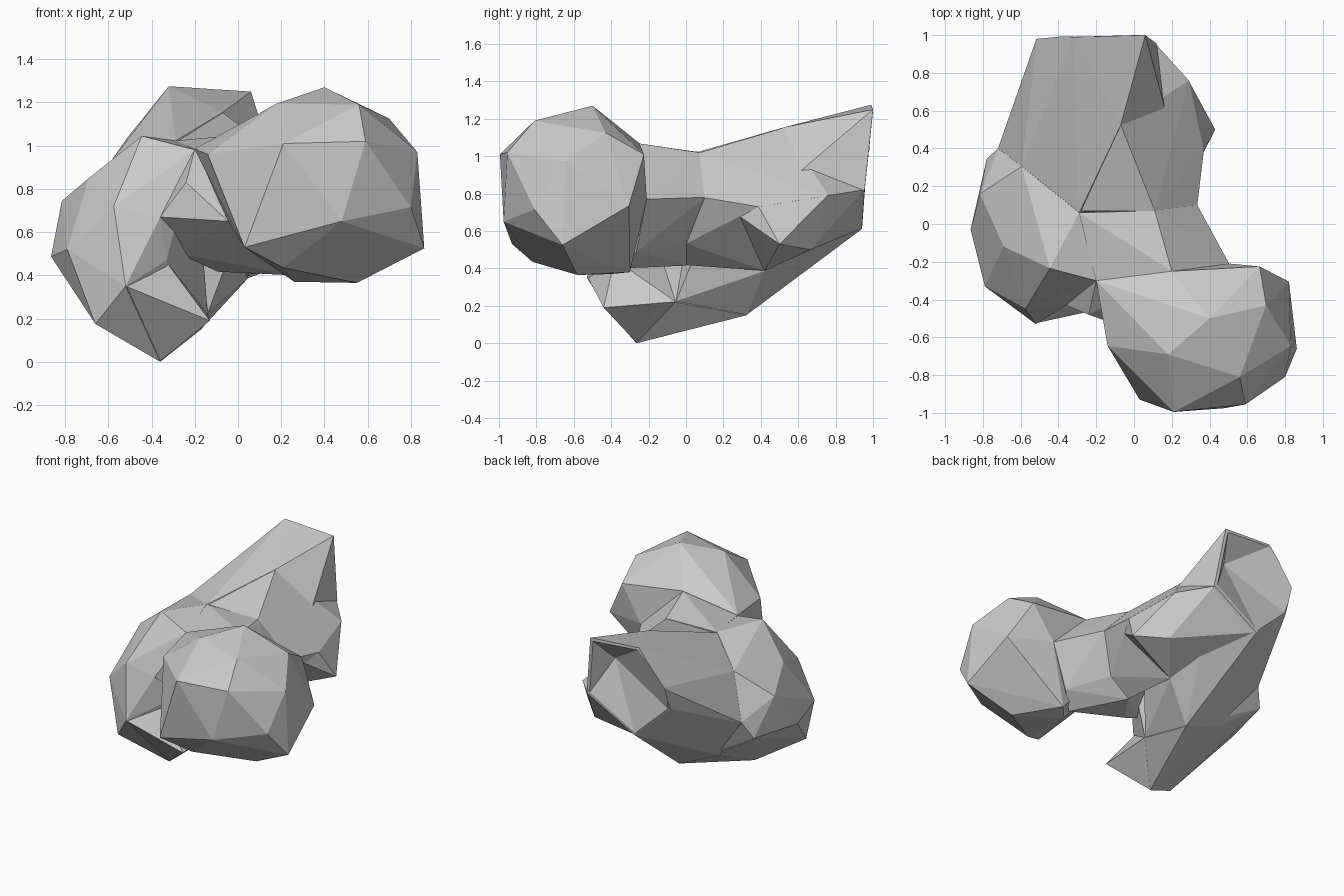
import bpy, bmesh
from mathutils import Vector


def lump(name, points):
    """Faceted solid stretched over a handful of corner points."""
    bm = bmesh.new()
    for p in points:
        bm.verts.new(p)
    res = bmesh.ops.convex_hull(bm, input=bm.verts)
    junk = {g for g in res["geom_interior"] + res["geom_unused"] if isinstance(g, bmesh.types.BMVert)}
    bmesh.ops.delete(bm, geom=list(junk), context='VERTS')
    bmesh.ops.recalc_face_normals(bm, faces=bm.faces)
    me = bpy.data.meshes.new(name)
    bm.to_mesh(me)
    bm.free()
    ob = bpy.data.objects.new(name, me)
    bpy.context.collection.objects.link(ob)
    return ob


# round front lobe
front_lobe = lump("front_lobe", [
    (-.14, -.645, .96), (.21, -.995, 1.01), (.59, -.955, 1.02), (.83, -.645, .97),
    (.03, -.93, .53), (.48, -.975, .65), (.8, -.81, .715), (.862, -.66, .525),
    (.21, -.82, .435), (.55, -.58, .365), (.26, -.4, .37), (.35, -.3, .38),
    (.82, -.305, .735), (.665, -.225, 1.01), (.51, -.21, .77), (.4, -.5, 1.27),
    (.56, -.81, 1.19), (.7, -.43, 1.125), (.18, -.69, 1.195), (.2, -.25, 1.07),
    (-.045, -.58, .65), (-.2, -.3, .985)])

# bridge between the front lobe and the body
neck = lump("neck", [
    (-.2, -.3, .983), (.2, -.25, 1.068), (-.24, -.48, .83), (-.045, -.55, .65),
    (-.36, -.43, .67), (-.27, -.25, .5), (-.095, -.2, .417), (.26, -.35, .4),
    (.505, -.212, .77), (.36, -.265, .49), (.335, .1, .78), (.11, .07, 1.02),
    (-.29, .06, 1.023), (.2, 0, .53), (.05, 0, .415)])

# left side body
body = lump("body", [
    (-.445, -.235, 1.045), (-.29, .06, 1.025), (-.575, -.45, .72), (-.2, -.3, .981),
    (-.52, -.53, .35), (-.66, -.42, .175), (-.36, -.265, 0), (-.14, -.055, .22),
    (-.17, .325, .15), (-.79, -.33, .52), (-.815, .16, .745), (-.865, -.03, .487),
    (-.69, -.12, .85), (-.78, .345, .5), (-.595, .305, .92), (-.36, -.43, .67),
    (-.33, -.4, .47), (-.48, .3, .28), (-.72, .4, .62)])

# pointed foot under the neck
foot = lump("foot", [
    (-.52, -.525, .35), (-.36, -.265, .003), (-.13, -.44, .19), (-.14, -.055, .222),
    (-.33, -.38, .46), (-.5, -.2, .3)])

# raised rear lobe
rear_lobe = lump("rear_lobe", [
    (-.29, .06, 1.022), (-.07, .525, 1.155), (-.595, .305, .918), (-.51, 1, 1.04),
    (-.32, .99, 1.275), (.06, 1, 1.25), (.12, .955, .82), (.165, .605, .915),
    (-.25, .94, .61), (-.52, .915, .86), (-.17, .325, .152), (-.72, .4, .618),
    (-.48, .3, .282), (.045, .42, .385), (0, .1, .6), (-.14, -.053, .225)])

# shoulder on the right, and the small wing that flares below it
shoulder = lump("shoulder", [
    (-.28, .07, 1.02), (.11, .07, 1.018), (-.07, .525, 1.153), (.165, .605, .913),
    (.29, .76, .79), (.335, .1, .778), (.37, .39, .73), (.32, .286, .68),
    (.118, .95, .82), (.043, .42, .388), (.198, .0, .532), (.05, .0, .418)])
wing = lump("wing", [
    (.29, .758, .79), (.43, .5, .53), (.37, .388, .73), (.32, .284, .68),
    (.26, .666, .5), (.047, .42, .387), (.165, .607, .91), (.116, .949, .82),
    (-.25, .937, .613)])

# hollow in the rear end: a cone from the rim down to its deepest point
deep = Vector((-.04, .86, 1.08))
rim = [(-.31, .99, 1.255), (.04, 1, 1.23), (.09, .955, .84), (-.24, .94, .65),
       (-.48, .92, .87), (-.49, 1, 1.04)]
hollow = lump("hollow_cutter", [deep] + [deep + 1.3 * (Vector(p) - deep) for p in rim])
hollow.hide_render = True

# fuse the lumps into one faceted solid
steps = [(p, 'UNION') for p in (neck, front_lobe, foot, rear_lobe, shoulder, wing)]
steps.append((hollow, 'DIFFERENCE'))
for part, operation in steps:
    mod = body.modifiers.new("fuse", 'BOOLEAN')
    mod.operation = operation
    mod.solver = 'EXACT'
    mod.object = part
deps = bpy.context.evaluated_depsgraph_get()
fused = bpy.data.meshes.new_from_object(body.evaluated_get(deps))
body.modifiers.clear()
body.data = fused
body.name = "lumpy_rock"
for part, operation in steps:
    bpy.data.objects.remove(part)
